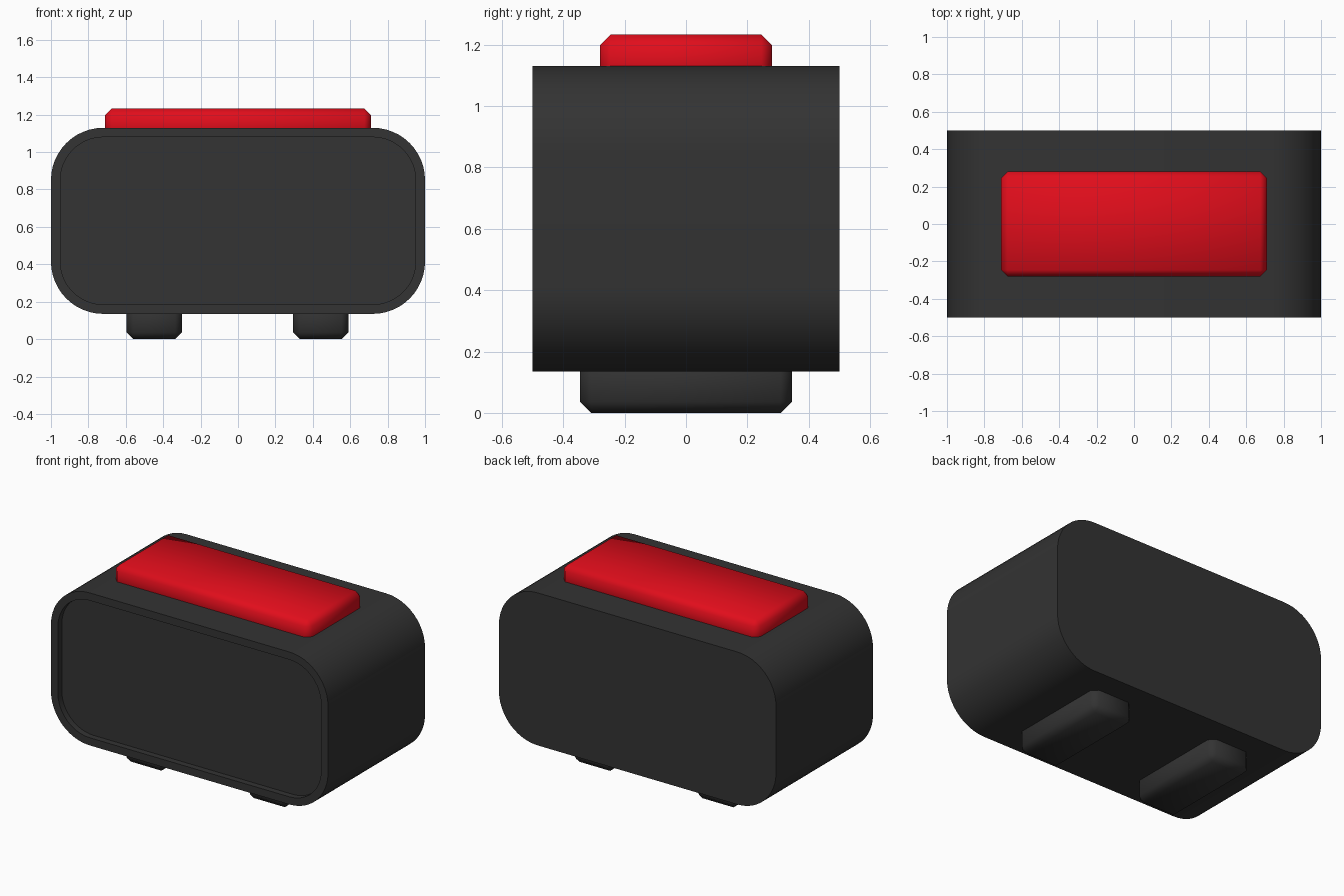
import bpy, bmesh
from math import sin, cos, pi, radians

if "Cube" in bpy.data.objects:
    bpy.data.objects.remove(bpy.data.objects["Cube"])


def material(name, rgb):
    m = bpy.data.materials.new(name)
    m.diffuse_color = (*rgb, 1)
    m.use_nodes = True
    m.node_tree.nodes["Principled BSDF"].inputs["Base Color"].default_value = m.diffuse_color
    return m


dark = material("dark_plastic", (0.033, 0.033, 0.033))
red = material("red_button", (0.75, 0.004, 0.011))


def finish(name, bm, mat, angle):
    bmesh.ops.recalc_face_normals(bm, faces=bm.faces)
    me = bpy.data.meshes.new(name)
    bm.to_mesh(me)
    bm.free()
    me.materials.append(mat)
    ob = bpy.data.objects.new(name, me)
    bpy.context.collection.objects.link(ob)
    bpy.ops.object.select_all(action='DESELECT')
    bpy.context.view_layer.objects.active = ob
    ob.select_set(True)
    bpy.ops.object.shade_smooth_by_angle(angle=radians(angle))
    return ob


def rounded_ring(bm, y, half_w, half_h, r, zc, seg=12):
    """Rounded rectangle of vertices in the xz plane."""
    ring = []
    for q, (sx, sz) in enumerate([(1, 1), (-1, 1), (-1, -1), (1, -1)]):
        for i in range(seg + 1):
            a = (q + i / seg) * pi / 2
            ring.append(bm.verts.new((sx * (half_w - r) + r * cos(a), y,
                                      zc + sz * (half_h - r) + r * sin(a))))
    return ring


def chamfered_block(name, lo, hi, chamfer, mat):
    bm = bmesh.new()
    bmesh.ops.create_cube(bm, size=1)
    for v in bm.verts:
        v.co = [lo[i] if v.co[i] < 0 else hi[i] for i in range(3)]
    bmesh.ops.bevel(bm, geom=bm.edges[:], offset=chamfer, segments=1,
                    affect='EDGES', profile=0.5)
    return finish(name, bm, mat, 60)


# Body: rounded case, flat back, thin rim around a recessed front panel
bm = bmesh.new()
zc, w, h, r, rim, depth = 0.6325, 1.0, 0.4975, 0.28, 0.05, 0.04
rings = [rounded_ring(bm, 0.5, w, h, r, zc),
         rounded_ring(bm, -0.5, w, h, r, zc),
         rounded_ring(bm, -0.5, w - rim, h - rim, r - rim, zc),
         rounded_ring(bm, -0.5 + depth, w - rim, h - rim, r - rim, zc)]
for a, b in zip(rings, rings[1:]):
    for i in range(len(a)):
        j = (i + 1) % len(a)
        bm.faces.new((a[i], a[j], b[j], b[i]))
bm.faces.new(rings[0])
bm.faces.new(rings[-1])
finish("clock_body", bm, dark, 30)

# Top button
chamfered_block("top_button", (-0.71, -0.28, 1.06), (0.71, 0.28, 1.233), 0.034, red)

# Feet
for side, x0, x1 in (("left", -0.595, -0.3), ("right", 0.295, 0.59)):
    chamfered_block(side + "_foot", (x0, -0.345, 0), (x1, 0.345, 0.2), 0.036, dark)
